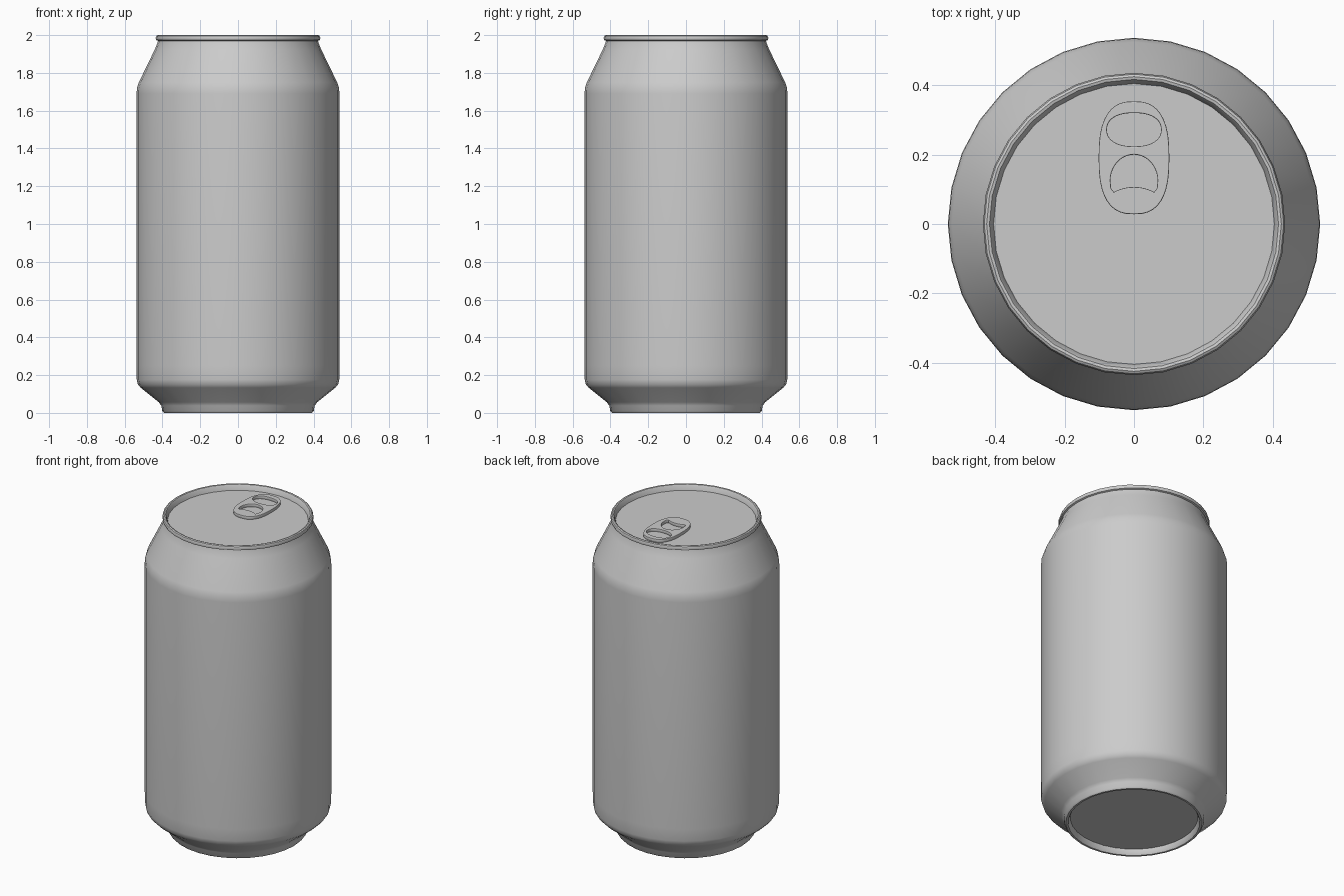
import bpy, bmesh
from math import sin, cos, pi, radians, copysign

if "Cube" in bpy.data.objects:
    bpy.data.objects.remove(bpy.data.objects["Cube"])

SIDES = 32


def lathe(name, profile):
    """Spin a (radius, z) profile about z; radius 0 ends close as fans."""
    bm = bmesh.new()
    rings = []
    for r, z in profile:
        if r == 0:
            rings.append([bm.verts.new((0, 0, z))] * SIDES)
        else:
            rings.append([bm.verts.new((r * cos(2 * pi * i / SIDES), r * sin(2 * pi * i / SIDES), z))
                          for i in range(SIDES)])
    for a, b in zip(rings, rings[1:]):
        for i in range(SIDES):
            j = (i + 1) % SIDES
            bm.faces.new(list(dict.fromkeys((a[i], a[j], b[j], b[i]))))
    bmesh.ops.recalc_face_normals(bm, faces=bm.faces)
    me = bpy.data.meshes.new(name)
    bm.to_mesh(me)
    bm.free()
    ob = bpy.data.objects.new(name, me)
    bpy.context.collection.objects.link(ob)
    return ob


def smooth(ob, angle):
    bpy.ops.object.select_all(action='DESELECT')
    ob.select_set(True)
    bpy.context.view_layer.objects.active = ob
    bpy.ops.object.shade_smooth_by_angle(angle=radians(angle))


def rounded(cx, cy, rx, ry, power, n=40):
    """Superellipse outline."""
    def p(v):
        return copysign(abs(v) ** (2 / power), v)
    return [(cx + rx * p(cos(2 * pi * i / n)), cy + ry * p(sin(2 * pi * i / n))) for i in range(n)]


# Can: recessed base, standing ring, wall, neck, rolled rim and sunken lid
LID_Z = 1.965
can = lathe("can_body", [
    (0, 0.035), (0.368, 0.035), (0.372, 0.012), (0.38, 0.0), (0.392, 0.0),
    (0.401, 0.01), (0.406, 0.038), (0.42, 0.057), (0.515, 0.133), (0.53, 0.15),
    (0.536, 0.175), (0.537, 0.25), (0.537, 1.69), (0.535, 1.72), (0.525, 1.75),
    (0.44, 1.925), (0.428, 1.955), (0.424, 1.97), (0.433, 1.974), (0.436, 1.985),
    (0.432, 1.996), (0.425, 2.0), (0.417, 1.998), (0.412, 1.99), (0.405, LID_Z), (0, LID_Z)])
smooth(can, 40)

# Pull tab: flat outline with two finger holes, slightly rounded edges
arch = [(0.068 * cos(pi * i / 20), 0.125 + 0.075 * sin(pi * i / 20)) for i in range(21)]
scoop = [(-0.066, 0.103), (-0.058, 0.092)]
scoop += [(x / 100, 0.107 - 0.000425 * x * x) for x in range(-5, 6)]
scoop += [(0.058, 0.092), (0.066, 0.103)]
cu = bpy.data.curves.new("pull_tab", 'CURVE')
cu.dimensions = '2D'
cu.fill_mode = 'BOTH'
cu.extrude = 0.007
cu.bevel_depth = 0.003
cu.bevel_resolution = 1
cu.offset = -0.003
for pts in (rounded(0, 0.191, 0.102, 0.163, 2.6), rounded(0, 0.272, 0.078, 0.048, 2.3), arch + scoop):
    sp = cu.splines.new('POLY')
    sp.points.add(len(pts) - 1)
    for q, (x, y) in zip(sp.points, pts):
        q.co = (x, y, 0, 1)
    sp.use_cyclic_u = True
tab = bpy.data.objects.new("pull_tab", cu)
tab.location.z = LID_Z + 0.011
bpy.context.collection.objects.link(tab)
bpy.ops.object.select_all(action='DESELECT')
tab.select_set(True)
bpy.context.view_layer.objects.active = tab
bpy.ops.object.convert(target='MESH')
smooth(bpy.context.view_layer.objects.active, 35)
